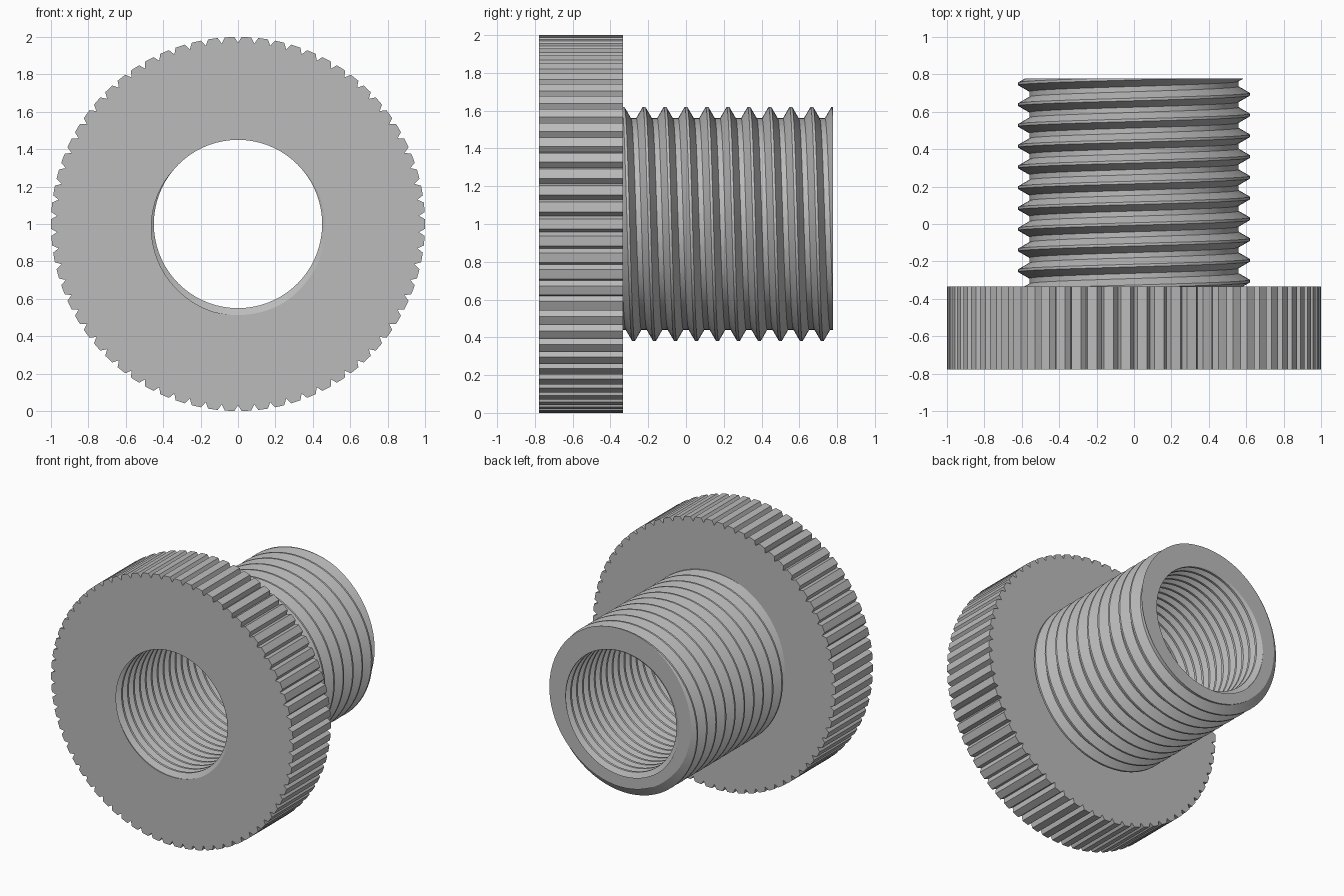
import bpy, bmesh
from math import sin, cos, tau, radians, ceil, floor

cube = bpy.data.objects.get("Cube")
if cube:
    bpy.data.objects.remove(cube, do_unlink=True)

FRONT, SHOULDER, BACK = -0.777, -0.333, 0.777
SEGMENTS = 72
TEETH = 70


def point(radius, angle, y):
    """Point around the horizontal axis, angle measured from the top."""
    return (radius * sin(angle), y, 1 + radius * cos(angle))


def add_thread(target, minor, major, pitch, phase, y0, y1):
    """Right-handed thread surface trimmed flat at y0 and y1."""
    bm = bmesh.new()
    profile = [(-pitch / 16, major), (pitch / 16, major),
               (pitch * 3 / 8, minor), (pitch * 5 / 8, minor)]
    first = floor((y0 - phase) / pitch) - 3
    last = ceil((y1 - phase) / pitch) + 3
    rows = []
    for turn in range(first, last):
        for offset, radius in profile:
            y = phase + turn * pitch + offset
            rows.append([bm.verts.new(point(radius, tau * j / SEGMENTS, y + pitch * j / SEGMENTS))
                         for j in range(SEGMENTS)])
    # The end of each turn joins the start of the next one
    for row in range(len(rows) - 5):
        for j in range(SEGMENTS):
            if j + 1 < SEGMENTS:
                far = rows[row][j + 1], rows[row + 1][j + 1]
            else:
                far = rows[row + 4][0], rows[row + 5][0]
            bm.faces.new((rows[row][j], far[0], far[1], rows[row + 1][j]))
    for y, side in ((y0, -1), (y1, 1)):
        bmesh.ops.bisect_plane(bm, geom=bm.verts[:] + bm.edges[:] + bm.faces[:], dist=1e-5,
                               plane_co=(0, y, 0), plane_no=(0, side, 0), clear_outer=True)
    part = bpy.data.meshes.new("thread_part")
    bm.to_mesh(part)
    bm.free()
    target.from_mesh(part)
    bpy.data.meshes.remove(part)


def add_knurled_rim(bm, radius, depth, half_notch):
    """Rim of flat-topped teeth separated by V notches."""
    step = tau / TEETH
    outline = []
    for i in range(TEETH):
        a = i * step
        outline += [(radius - depth, a), (radius, a + half_notch),
                    (radius, a + step / 2), (radius, a + step - half_notch)]
    loops = [[bm.verts.new(point(r, a, y)) for r, a in outline] for y in (FRONT, SHOULDER)]
    for i in range(len(outline)):
        n = (i + 1) % len(outline)
        bm.faces.new((loops[0][i], loops[0][n], loops[1][n], loops[1][i]))


def add_ring_face(bm, y):
    """Flat ring between the two open outlines lying at y."""
    edges = [e for e in bm.edges if e.is_boundary
             and all(abs(v.co.y - y) < 1e-4 for v in e.verts)]
    bmesh.ops.triangle_fill(bm, edges=edges, use_beauty=True, normal=(0, 1, 0))


bm = bmesh.new()
# Outer thread of the shank, tapped bore, knurled head
add_thread(bm, 0.56, 0.62, 0.111, 0.0, SHOULDER, BACK)
add_thread(bm, 0.45, 0.487, 0.07, -0.811, FRONT, BACK)
add_knurled_rim(bm, 1.0, 0.032, 0.019)
# Front face, shoulder and back end
for y in (FRONT, SHOULDER, BACK):
    add_ring_face(bm, y)
bmesh.ops.recalc_face_normals(bm, faces=bm.faces[:])

mesh = bpy.data.meshes.new("knurled_threaded_bushing")
bm.to_mesh(mesh)
bm.free()
bushing = bpy.data.objects.new("knurled_threaded_bushing", mesh)
bpy.context.collection.objects.link(bushing)

# Plain grey metal
grey = bpy.data.materials.new("plain_grey")
grey.use_nodes = True
colour = (0.5, 0.5, 0.5, 1)
grey.diffuse_color = colour
grey.node_tree.nodes["Principled BSDF"].inputs["Base Color"].default_value = colour
mesh.materials.append(grey)

for other in bpy.context.selected_objects:
    other.select_set(False)
bushing.select_set(True)
bpy.context.view_layer.objects.active = bushing
bpy.ops.object.shade_smooth_by_angle(angle=radians(25))
